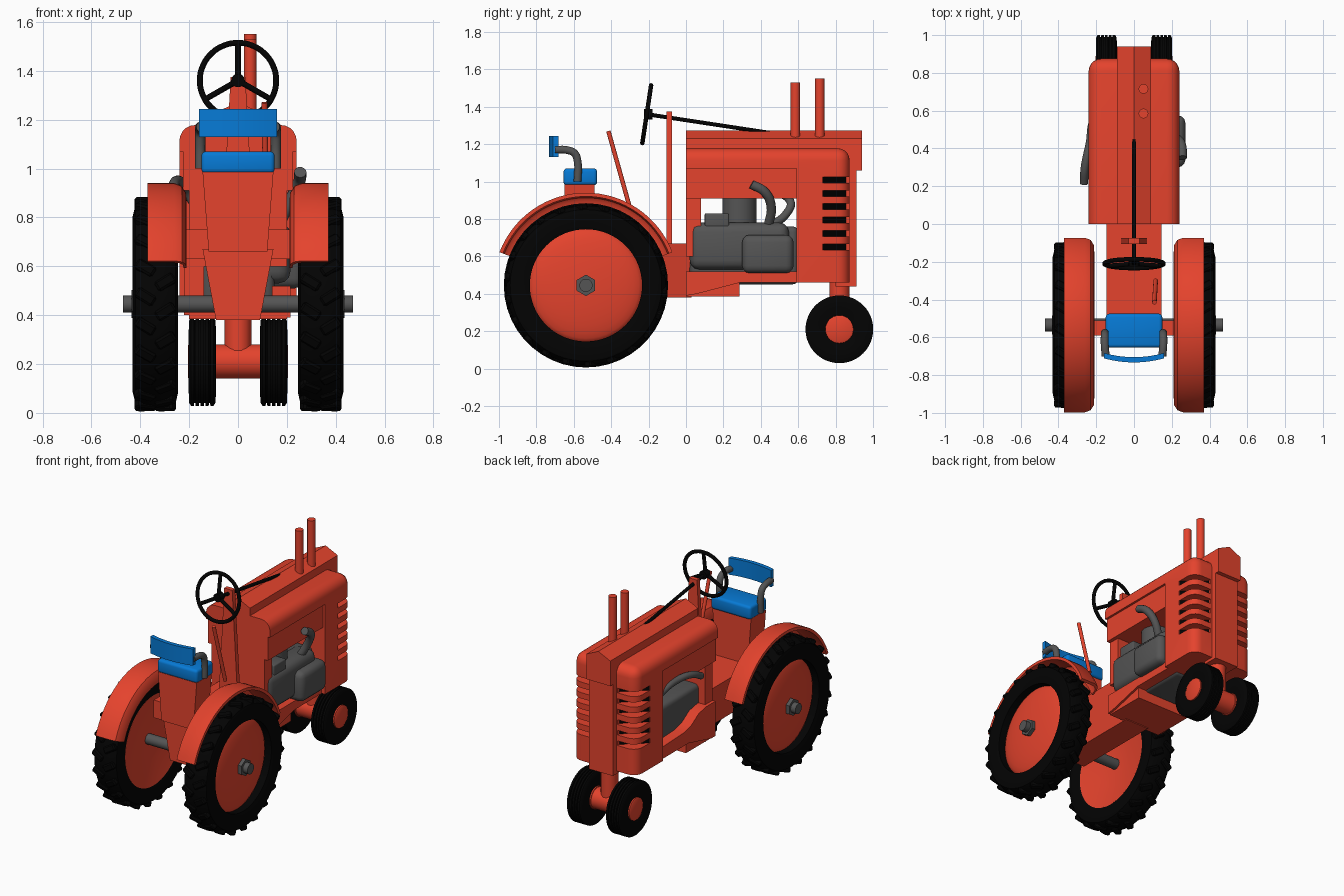
import bpy, bmesh, math
from mathutils import Matrix, Vector

cube = bpy.data.objects.get("Cube")
if cube:
    bpy.data.objects.remove(cube)


def material(name, rgb):
    m = bpy.data.materials.new(name)
    m.use_nodes = True
    m.diffuse_color = (*rgb, 1)
    bsdf = next(n for n in m.node_tree.nodes if n.type == 'BSDF_PRINCIPLED')
    bsdf.inputs["Base Color"].default_value = (*rgb, 1)
    return m


RED = material("tractor red", (0.78, 0.056, 0.026))
BLUE = material("seat blue", (0.002, 0.195, 0.67))
GREY = material("engine grey", (0.09, 0.09, 0.09))
BLACK = material("rubber black", (0.001, 0.001, 0.001))
parts = []


def add_mesh(name, mesh, mat, mirror=False):
    mesh.materials.clear()
    mesh.materials.append(mat)
    ob = bpy.data.objects.new(name, mesh)
    bpy.context.collection.objects.link(ob)
    if mirror:
        ob.modifiers.new("Mirror", 'MIRROR').use_mirror_merge = False
    parts.append(ob)
    return ob


def finish(name, bm, mat, mirror=False):
    bmesh.ops.recalc_face_normals(bm, faces=bm.faces)
    mesh = bpy.data.meshes.new(name)
    bm.to_mesh(mesh)
    bm.free()
    return add_mesh(name, mesh, mat, mirror)


def prism_bm(pts, axis, a, b, bm=None):
    """Extrude a 2D outline along an axis from a to b."""
    bm = bm or bmesh.new()

    def place(p, h):
        return {'x': (h, *p), 'y': (p[0], h, p[1]), 'z': (*p, h)}[axis]
    lo, hi = [[bm.verts.new(place(p, h)) for p in pts] for h in (a, b)]
    bm.faces.new(lo)
    bm.faces.new(hi[::-1])
    for i in range(len(pts)):
        j = (i + 1) % len(pts)
        bm.faces.new((lo[i], lo[j], hi[j], hi[i]))
    bmesh.ops.recalc_face_normals(bm, faces=bm.faces)
    return bm


def prism(name, pts, axis, a, b, mat, mirror=False):
    return finish(name, prism_bm(pts, axis, a, b), mat, mirror)


def box(name, x, y, z, mat, bevel=0):
    bm = prism_bm([(x[0], y[0]), (x[1], y[0]), (x[1], y[1]), (x[0], y[1])], 'z', *z)
    if bevel:
        bmesh.ops.bevel(bm, geom=bm.edges[:], offset=bevel, segments=3, profile=0.5, affect='EDGES')
    return finish(name, bm, mat)


def trapezoid(low, high, z0, z1):
    return [(-low, z0), (low, z0), (high, z1), (-high, z1)]


def revolve(name, section, centre, mat, mirror=False, arc=None, n=48, ring=True):
    """Sweep an (x, radius) section around the x axis at centre (y, z)."""
    bm = bmesh.new()
    a0, a1 = arc or (0, 2 * math.pi)
    rows = []
    for i in range(n + (1 if arc else 0)):
        a = a0 + (a1 - a0) * i / n
        rows.append([bm.verts.new((x, centre[0] + r * math.sin(a), centre[1] + r * math.cos(a)))
                     for x, r in section])
    m = len(section)
    for i in range(n):
        p, q = rows[i], rows[(i + 1) % len(rows)]
        for j in range(m if ring else m - 1):
            k = (j + 1) % m
            bm.faces.new((p[j], p[k], q[k], q[j]))
    if arc:
        bm.faces.new(rows[0])
        bm.faces.new(rows[-1])
    bmesh.ops.remove_doubles(bm, verts=bm.verts[:], dist=1e-5)
    return finish(name, bm, mat, mirror)


def tube(name, pts, radius, mat, mirror=False, cyclic=False, smooth=True):
    """Round bar along a path."""
    cu = bpy.data.curves.new(name, 'CURVE')
    cu.dimensions = '3D'
    cu.bevel_depth, cu.bevel_resolution, cu.use_fill_caps = radius, 5, True
    sp = cu.splines.new('BEZIER' if smooth else 'POLY')
    if smooth:
        sp.bezier_points.add(len(pts) - 1)
        for bp, p in zip(sp.bezier_points, pts):
            bp.co = p
            bp.handle_left_type = bp.handle_right_type = 'AUTO'
    else:
        sp.points.add(len(pts) - 1)
        for sp_pt, p in zip(sp.points, pts):
            sp_pt.co = (*p, 1)
    sp.use_cyclic_u, sp.resolution_u = cyclic, 6
    tmp = bpy.data.objects.new(name + " path", cu)
    mesh = bpy.data.meshes.new_from_object(tmp)
    bpy.data.objects.remove(tmp)
    return add_mesh(name, mesh, mat, mirror)


# Rear wheels with chevron tread and domed discs
REAR = (-0.535, 0.445)
revolve("rear_tyre", [(0.26, 0.3), (0.245, 0.36), (0.255, 0.405), (0.29, 0.426), (0.385, 0.426),
                      (0.42, 0.405), (0.431, 0.36), (0.415, 0.3)], REAR, BLACK, True, n=64)
bm = bmesh.new()
LUGS = 22
for i in range(LUGS):
    for side in (-1, 1):
        turn = Matrix.Rotation(2 * math.pi * (i + side / 4) / LUGS, 4, 'X')
        bmesh.ops.create_cube(bm, size=1, matrix=(
            Matrix.Translation((0, *REAR)) @ turn @ Matrix.Translation((0.338 + side * 0.041, 0, 0.42))
            @ Matrix.Rotation(side * math.radians(32), 4, 'Z') @ Matrix.Diagonal((0.085, 0.045, 0.036, 1))))
bmesh.ops.bevel(bm, geom=bm.edges[:], offset=0.008, segments=1, affect='EDGES')
finish("rear_tread", bm, BLACK, True)
dome = [(0.355 + 0.055 * math.cos(t * math.pi / 16), 0.306 * math.sin(t * math.pi / 16)) for t in range(8, -1, -1)]
revolve("rear_wheel_disc", [(0.3, 0), (0.29, 0.15), (0.258, 0.306)] + dome, REAR, RED, True, ring=False)
revolve("rear_axle", [(0, 0), (0, 0.035), (0.47, 0.035), (0.47, 0)], REAR, GREY, True, n=24, ring=False)
revolve("hub_nut", [(0.39, 0), (0.39, 0.057), (0.435, 0.057), (0.435, 0)], REAR, GREY, True, n=6, ring=False)
sweep = math.radians(69)
revolve("fender", [(0.37, 0.495), (0.26, 0.495), (0.23, 0.483), (0.213, 0.455), (0.21, 0.41), (0.222, 0.41),
                   (0.226, 0.45), (0.24, 0.468), (0.265, 0.475), (0.37, 0.475)],
        REAR, RED, True, arc=(-sweep, sweep), n=32)

# Front wheels, axle and steering post
FRONT = (0.82, 0.21)
ribs = []
for i in range(5):
    x = 0.1 + i * 0.02
    ribs += [(x, 0.181), (x + 0.013, 0.181), (x + 0.014, 0.17), (x + 0.019, 0.17)]
revolve("front_tyre", [(0.1, 0.07), (0.09, 0.12), (0.092, 0.168)] + ribs[:-2]
        + [(0.2, 0.168), (0.202, 0.12), (0.19, 0.07)], FRONT, BLACK, True)
revolve("front_hub", [(0, 0), (0, 0.07), (0.09, 0.07), (0.09, 0.075), (0.2, 0.075), (0.205, 0.065), (0.205, 0)],
        FRONT, RED, True, n=32, ring=False)
tube("front_post", [(0, 0.82, 0.22), (0, 0.82, 0.5)], 0.055, RED, smooth=False)

# Hood and grille shell in one piece with rounded top and nose
TOP, NOSE, HALF = 1.178, 0.875, 0.24
bm = prism_bm([(0, 1.07), (0, TOP), (NOSE, TOP), (NOSE, 0.46), (0.59, 0.46), (0.59, 1.07)], 'x', -HALF, HALF)
rounded = []
for e in bm.edges:
    mid = (e.verts[0].co + e.verts[1].co) / 2
    on_top = all(abs(v.co.z - TOP) < 1e-4 for v in e.verts)
    on_nose = all(abs(v.co.y - NOSE) < 1e-4 for v in e.verts)
    if (on_top and mid.y > 0.1) or (on_nose and mid.z > 0.5):
        rounded.append(e)
bmesh.ops.bevel(bm, geom=rounded, offset=0.065, segments=5, profile=0.5, affect='EDGES')
hood = finish("hood", bm, RED)
box("hood_side_panel", (-0.225, 0.225), (0, 0.6), (0.91, 1.08), RED)
box("firewall", (-0.2, 0.2), (0, 0.08), (0.6, 0.92), RED)
prism("hood_ridge", [(-0.09, 1.06), (0.09, 1.06), (0.09, 1.23), (0, 1.272), (-0.09, 1.23)], 'y', 0, 0.94, RED)
box("nose_column", (-0.09, 0.09), (0.8, 0.912), (0.44, 1.07), RED)

# Grille slots cut diagonally across the nose corners, black at the back
slots = bmesh.new()
for i in range(6):
    z = 0.635 + i * 0.0715
    for s in (-1, 1):
        prism_bm([(s * 0.26, 0.712), (s * 0.26, 0.9), (s * 0.1, 0.9), (s * 0.1, 0.855)], 'z', z, z + 0.032, slots)
    prism("grille_slot", [(0.239, 0.732), (0.1, 0.856), (0.098, 0.852), (0.237, 0.728)],
          'z', z, z + 0.032, BLACK, True)
cutter = finish("slot_cutter", slots, RED)
parts.remove(cutter)
cutter.hide_render = cutter.hide_viewport = True
cut = hood.modifiers.new("Slots", 'BOOLEAN')
cut.operation, cut.solver, cut.object = 'DIFFERENCE', 'EXACT', cutter

# Stacks on the ridge
for y, z in ((0.585, 1.53), (0.715, 1.55)):
    tube("stack", [(0.05, y, 1.2), (0.05, y, z)], 0.026, RED, smooth=False)

# Transmission, chassis and seat pillar
prism("transmission", trapezoid(0.09, 0.145, 0.38, 0.67), 'y', -0.6, 0.03, RED)
box("chassis_plate", (-0.2, 0.2), (0, 0.285), (0.385, 0.46), RED)
box("fender_bracket", (-0.22, 0.22), (-0.59, -0.51), (0.63, 0.75), RED)
prism("seat_pillar", trapezoid(0.12, 0.145, 0.66, 0.985), 'y', -0.65, -0.49, RED)
prism("right_sill", [(0.6, 0.46), (0.6, 0.54), (0.34, 0.55), (0.26, 0.57), (0.18, 0.62), (0.1, 0.635),
                     (0, 0.635), (0, 0.4), (0.05, 0.4), (0.29, 0.46)], 'x', -0.222, -0.14, RED)
prism("left_sill", [(0.6, 0.46), (0.6, 0.52), (0, 0.52), (0, 0.39), (0.06, 0.4), (0.29, 0.46)],
      'x', 0.14, 0.215, RED)

# Engine
box("engine_block", (-0.15, 0.15), (0.02, 0.6), (0.45, 0.76), GREY, 0.03)
box("engine_side", (0.05, 0.215), (0.02, 0.55), (0.53, 0.78), GREY, 0.05)
box("engine_cover", (0.1, 0.272), (0.3, 0.575), (0.51, 0.715), GREY, 0.04)
box("carburettor", (0.1, 0.2), (0.1, 0.23), (0.75, 0.83), GREY, 0.008)
tube("air_cleaner", [(0.06, 0.285, 0.75), (0.06, 0.285, 0.92)], 0.093, GREY, smooth=False)
tube("left_pipe", [(0.255, 0.35, 0.985), (0.25, 0.42, 0.945), (0.215, 0.455, 0.87), (0.16, 0.44, 0.76)], 0.025, GREY)
tube("right_pipe", [(-0.1, 0.44, 0.76), (-0.15, 0.53, 0.82), (-0.205, 0.555, 0.9), (-0.235, 0.42, 0.945),
                    (-0.26, 0.3, 0.94), (-0.265, 0.215, 0.9)], 0.022, GREY)

# Seat, curved backrest and its arms
box("seat_cushion", (-0.15, 0.15), (-0.655, -0.475), (0.98, 1.07), BLUE, 0.018)
back = [(0.16 * t / 4, -0.733 + 0.022 * (t / 4) ** 2) for t in range(-4, 5)]
prism("backrest", back + [(x, y + 0.028) for x, y in reversed(back)], 'z', 1.13, 1.243, BLUE)
tube("backrest_arm", [(0.155, -0.58, 1.0), (0.155, -0.58, 1.11), (0.155, -0.595, 1.15),
                      (0.155, -0.635, 1.168), (0.15, -0.7, 1.17)], 0.021, GREY, True)

# Dash post, lever and steering wheel
prism("dash_post", trapezoid(0.07, 0.03, 0.66, 1.375), 'y', -0.105, -0.075, RED)
tube("lever", [(0.115, -0.3, 0.86), (0.108, -0.415, 1.27)], 0.012, RED, smooth=False)
hub = Vector((0, -0.21, 1.36))
tube("steering_shaft", [hub, (0, 0.45, 1.26)], 0.011, BLACK, smooth=False)
up = Vector((0, 0.15, 0.99)).normalized()


def rim_point(a, r=0.156):
    return hub + r * (Vector((math.sin(a), 0, 0)) + up * math.cos(a))


tube("steering_rim", [rim_point(2 * math.pi * i / 16) for i in range(16)], 0.012, BLACK, cyclic=True)
for i in range(3):
    tube("steering_spoke", [hub, rim_point(2 * math.pi * i / 3)], 0.012, BLACK, smooth=False)
tube("steering_hub", [hub - Vector((0, 0.015, 0)), hub + Vector((0, 0.03, 0))], 0.028, BLACK, smooth=False)

# Smooth shading with sharp edges kept
bpy.ops.object.select_all(action='DESELECT')
for ob in parts:
    ob.select_set(True)
bpy.context.view_layer.objects.active = parts[0]
bpy.ops.object.shade_smooth_by_angle(angle=math.radians(35))
